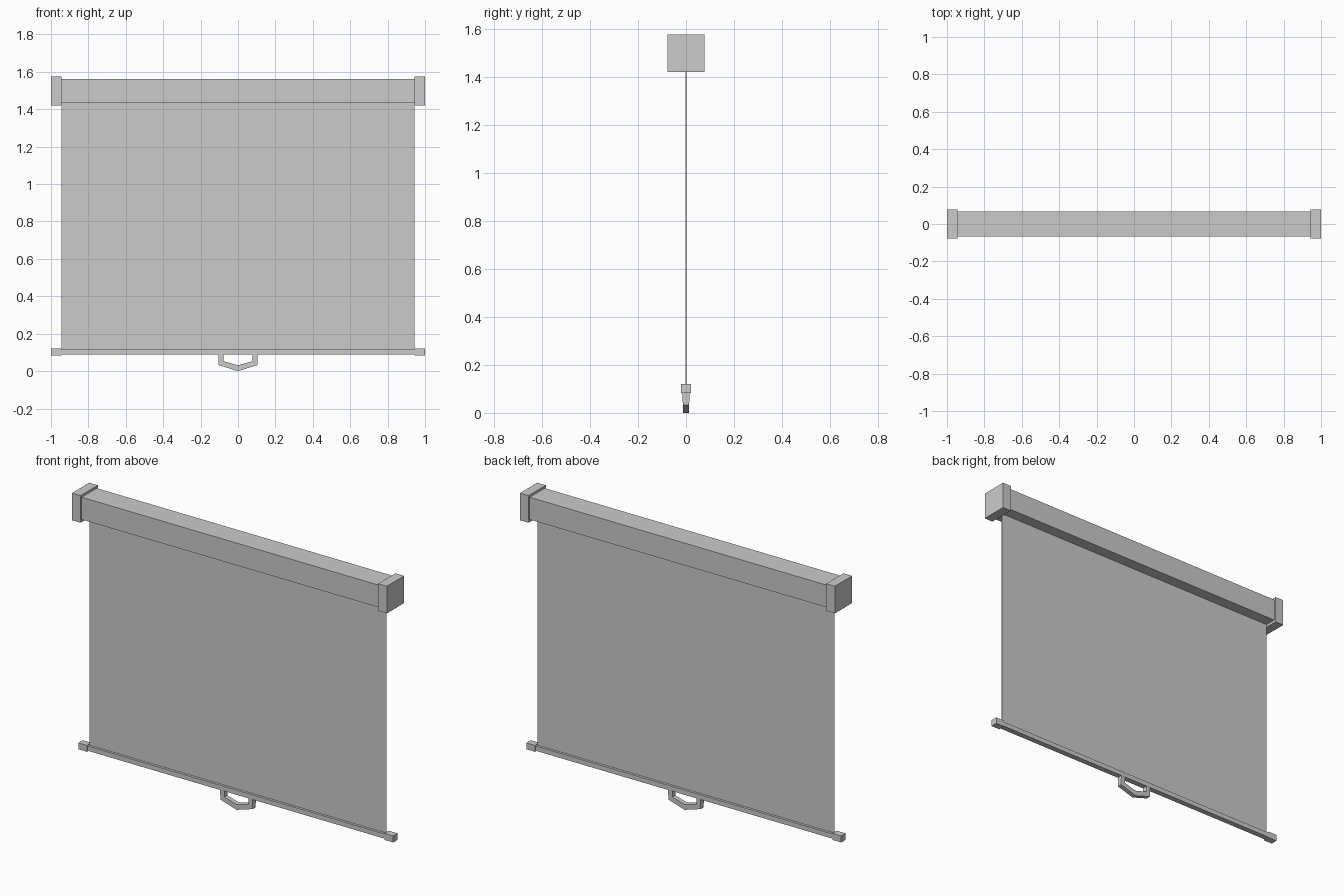
import bpy, bmesh

if "Cube" in bpy.data.objects:
    bpy.data.objects.remove(bpy.data.objects["Cube"])


def extrude(name, outline, y0, y1):
    """Solid from an x-z outline extruded along y."""
    bm = bmesh.new()
    face = bm.faces.new([bm.verts.new((x, y0, z)) for x, z in outline])
    res = bmesh.ops.extrude_face_region(bm, geom=[face])
    moved = [g for g in res["geom"] if isinstance(g, bmesh.types.BMVert)]
    bmesh.ops.translate(bm, verts=moved, vec=(0, y1 - y0, 0))
    bmesh.ops.recalc_face_normals(bm, faces=bm.faces)
    mesh = bpy.data.meshes.new(name)
    bm.to_mesh(mesh)
    bm.free()
    obj = bpy.data.objects.new(name, mesh)
    bpy.context.collection.objects.link(obj)
    return obj


def box(name, x0, x1, depth, z0, z1):
    return extrude(name, [(x0, z0), (x1, z0), (x1, z1), (x0, z1)], -depth, depth)


# Roller case, fabric and bottom bar
box("roller_case", -0.945, 0.945, 0.068, 1.435, 1.563)
box("screen_fabric", -0.943, 0.943, 0.002, 0.114, 1.436)
box("bottom_bar", -0.945, 0.945, 0.016, 0.088, 0.115)

# End caps on the case and the bar
for side, s in (("left", -1), ("right", 1)):
    x0, x1 = sorted((s * 0.945, s * 1.0))
    box(side + "_case_cap", x0, x1, 0.078, 1.42, 1.576)
    box(side + "_bar_cap", x0, x1, 0.02, 0.083, 0.12)

# Pull handle: two posts joined by a shallow V grip
half = [(0.103, 0.09), (0.103, 0.032), (0.0, 0.004)]
inner = [(0.0, 0.031), (0.077, 0.053), (0.077, 0.09)]
outline = half + [(-x, z) for x, z in half[1::-1]] \
    + [(-x, z) for x, z in inner[:0:-1]] + inner
handle = extrude("pull_handle", outline, -0.015, 0.015)

# Taper the grip slightly thinner than the posts, and rest it on the floor
for v in handle.data.vertices:
    if v.co.z < 0.06:
        v.co.y *= 0.87
    if v.co.z < 0.01:
        v.co.z = 0.0
